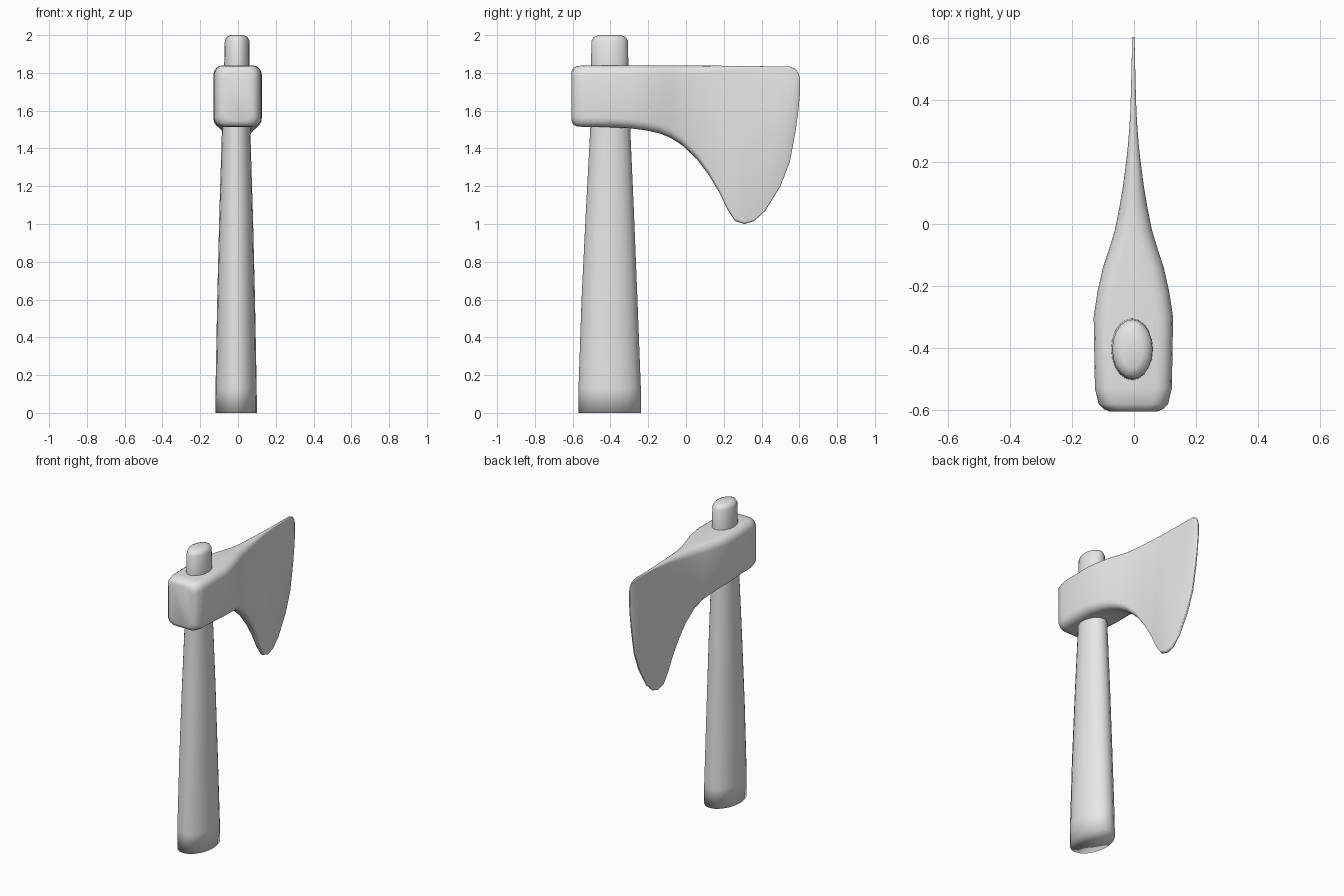
import bpy, bmesh, math

cube = bpy.data.objects.get("Cube")
if cube:
    bpy.data.objects.remove(cube, do_unlink=True)

grey = bpy.data.materials.new("light grey")
grey.use_nodes = True
grey.diffuse_color = (0.8, 0.8, 0.8, 1)
grey.node_tree.nodes["Principled BSDF"].inputs["Base Color"].default_value = (0.8, 0.8, 0.8, 1)


def loft(name, rings, angle):
    """Skin a row of equal-length point rings and cap both ends."""
    bm = bmesh.new()
    loops = [[bm.verts.new(p) for p in ring] for ring in rings]
    n = len(loops[0])
    for a, b in zip(loops, loops[1:]):
        for i in range(n):
            j = (i + 1) % n
            bm.faces.new((a[i], a[j], b[j], b[i]))
    bm.faces.new(loops[0])
    bm.faces.new(loops[-1])
    bmesh.ops.recalc_face_normals(bm, faces=bm.faces)
    mesh = bpy.data.meshes.new(name)
    bm.to_mesh(mesh)
    bm.free()
    mesh.materials.append(grey)
    obj = bpy.data.objects.new(name, mesh)
    bpy.context.collection.objects.link(obj)
    bpy.ops.object.select_all(action='DESELECT')
    obj.select_set(True)
    bpy.context.view_layer.objects.active = obj
    bpy.ops.object.shade_smooth_by_angle(angle=math.radians(angle))
    return obj


def oval(cx, cy, rx, ry, z, n=20):
    return [(cx + rx * math.cos(t), cy + ry * math.sin(t), z)
            for t in (2 * math.pi * i / n for i in range(n))]


def rounded_section(y, half, top, bottom, steps=4):
    """Upright rounded rectangle across the head at depth y."""
    rx = min(half, 0.05)
    rz = min(0.05, half, (top - bottom) / 2)
    pts = []
    for k, (sx, zc) in enumerate(((1, top - rz), (-1, top - rz),
                                  (-1, bottom + rz), (1, bottom + rz))):
        for i in range(steps + 1):
            t = math.pi / 2 * (k + i / steps)
            pts.append((sx * (half - rx) + rx * math.cos(t), y, zc + rz * math.sin(t)))
    return pts


# Tapered oval handle: centre x, centre y, radii, height
handle = [(-0.01, -0.403, 0.110, 0.166, 0), (-0.01, -0.404, 0.109, 0.165, 0.13),
          (-0.01, -0.405, 0.100, 0.148, 0.6), (-0.01, -0.403, 0.089, 0.128, 1.05),
          (-0.01, -0.401, 0.075, 0.106, 1.5), (-0.006, -0.404, 0.067, 0.099, 1.85),
          (-0.005, -0.404, 0.065, 0.096, 1.97), (-0.005, -0.404, 0.056, 0.084, 1.99),
          (-0.005, -0.404, 0.035, 0.06, 2.0)]
loft("handle", [oval(*h) for h in handle], 100)

# Axe head swept from the poll to the cutting edge: depth, half width, top, bottom
head = [(-0.605, 0.075, 1.81, 1.545), (-0.597, 0.095, 1.826, 1.527), (-0.58, 0.112, 1.836, 1.517),
        (-0.53, 0.124, 1.84, 1.513), (-0.42, 0.126, 1.84, 1.513), (-0.3, 0.128, 1.84, 1.507),
        (-0.22, 0.116, 1.84, 1.497), (-0.14, 0.098, 1.84, 1.48), (-0.08, 0.078, 1.84, 1.455),
        (-0.02, 0.06, 1.84, 1.417), (0.06, 0.044, 1.839, 1.34), (0.12, 0.034, 1.838, 1.26),
        (0.18, 0.026, 1.838, 1.16), (0.22, 0.021, 1.837, 1.075), (0.26, 0.017, 1.837, 1.015),
        (0.31, 0.013, 1.836, 1.0), (0.36, 0.01, 1.836, 1.015), (0.42, 0.008, 1.835, 1.07),
        (0.5, 0.006, 1.835, 1.2), (0.55, 0.005, 1.834, 1.33), (0.58, 0.004, 1.82, 1.49),
        (0.595, 0.003, 1.8, 1.6), (0.603, 0.003, 1.77, 1.69)]
loft("axe_head", [rounded_section(0 + s[0], *s[1:]) for s in head], 60)
for v in bpy.data.objects["axe_head"].data.vertices:
    v.co.x -= 0.002
